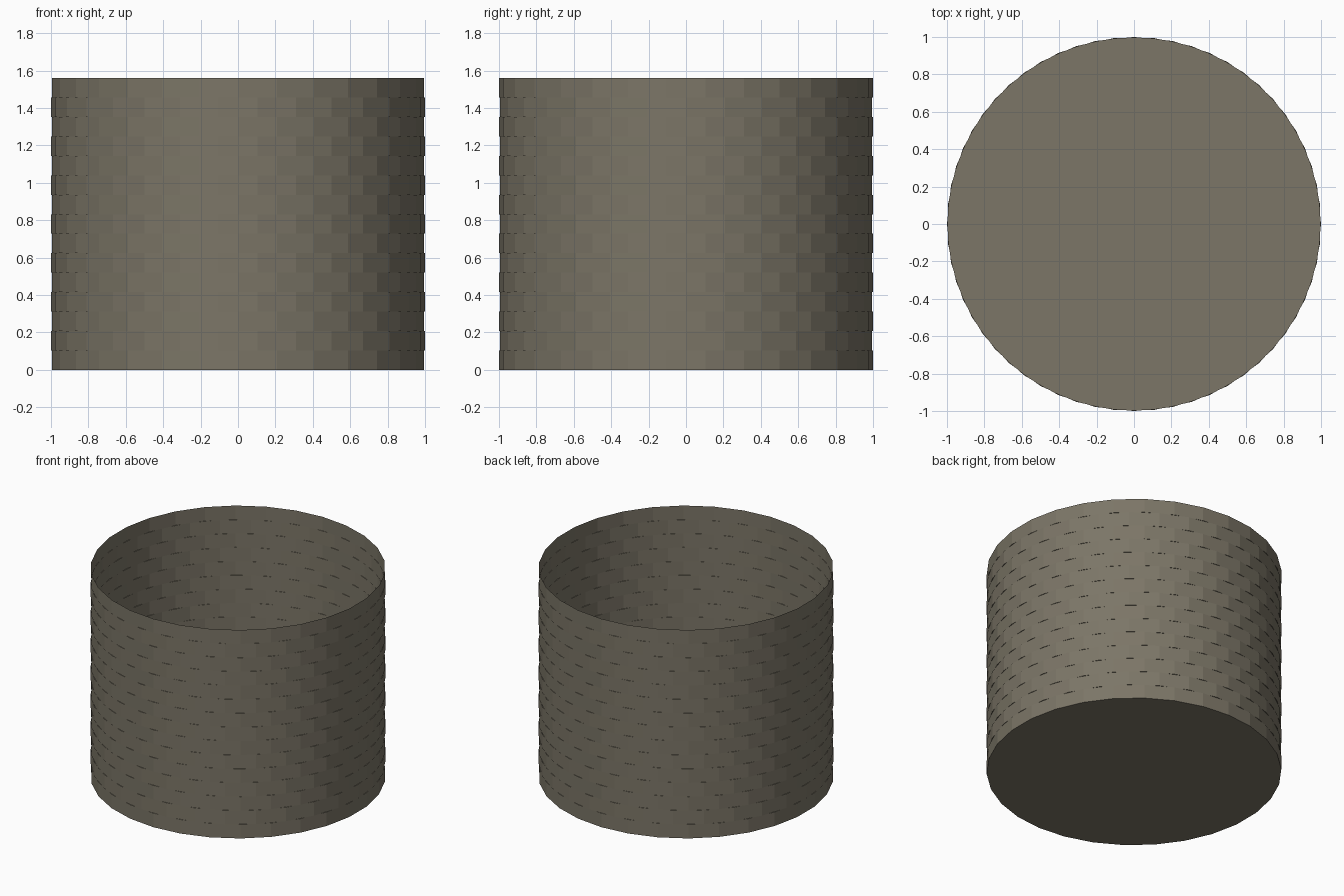
import bpy, bmesh
from math import radians, sin, cos

if "Cube" in bpy.data.objects:
    bpy.data.objects.remove(bpy.data.objects["Cube"])

SIDES, ROWS, H = 30, 15, 0.104
STEP = 360 / SIDES

mat = bpy.data.materials.new("weathered_stone")
mat.diffuse_color = (0.20, 0.18, 0.135, 1)
mat.use_nodes = True
mat.node_tree.nodes["Principled BSDF"].inputs["Base Color"].default_value = mat.diffuse_color


def polar(deg, r, z):
    a = radians(deg)
    return (r * cos(a), r * sin(a), z)


def finish(bm, name):
    bmesh.ops.remove_doubles(bm, verts=bm.verts, dist=1e-5)
    me = bpy.data.meshes.new(name)
    bm.to_mesh(me)
    bm.free()
    me.materials.append(mat)
    ob = bpy.data.objects.new(name, me)
    bpy.context.collection.objects.link(ob)


def face(bm, pts):
    bm.faces.new([bm.verts.new(p) for p in pts])


# Brick courses: flat panels, every other course turned by half a brick
bm = bmesh.new()
for row in range(ROWS):
    start = -90 + (STEP / 2 if row % 2 else 0)
    z0, z1 = row * H, (row + 1) * H
    for i in range(SIDES):
        a, b = start + i * STEP, start + (i + 1) * STEP
        face(bm, [polar(a, 1, z0), polar(b, 1, z0), polar(b, 1, z1), polar(a, 1, z1)])
finish(bm, "brick_wall")

# Small ledges where the corners of one course overhang the next
bm = bmesh.new()
q = STEP / 4
inner = cos(radians(STEP / 2)) / cos(radians(q))
for row in range(1, ROWS):
    for k in range(SIDES * 2):
        a = -90 + k * STEP / 2
        pts = [polar(a - q, inner, row * H), polar(a, 1, row * H), polar(a + q, inner, row * H)]
        upper_corner = (k % 2) == (row % 2)
        face(bm, pts[::-1] if upper_corner else pts)
finish(bm, "course_ledges")

# Floor disc
bm = bmesh.new()
face(bm, [polar(-90 - i * STEP, 1, 0) for i in range(SIDES)])
finish(bm, "floor")
